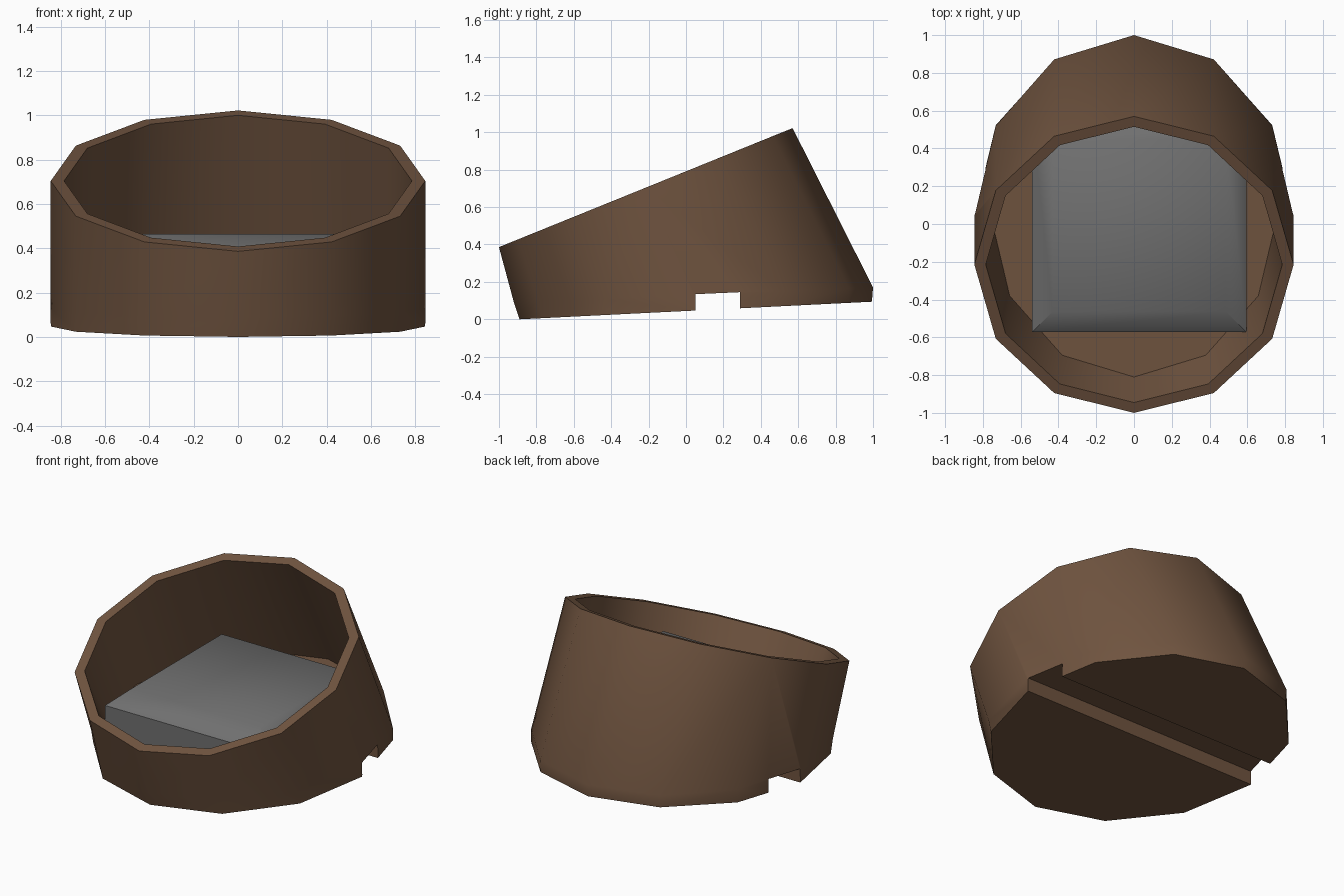
import bpy, bmesh, math

if "Cube" in bpy.data.objects:
    bpy.data.objects.remove(bpy.data.objects["Cube"])

def material(name, col):
    m = bpy.data.materials.new(name)
    m.diffuse_color = (*col, 1)
    m.use_nodes = True
    m.node_tree.nodes["Principled BSDF"].inputs["Base Color"].default_value = m.diffuse_color
    return m

brown = material("brown wood", (0.16, 0.088, 0.05))
grey = material("grey stone", (0.16, 0.16, 0.16))
SIDES = 12

def add_object(name, bm, mat):
    bmesh.ops.recalc_face_normals(bm, faces=bm.faces)
    me = bpy.data.meshes.new(name)
    bm.to_mesh(me)
    bm.free()
    ob = bpy.data.objects.new(name, me)
    bpy.context.collection.objects.link(ob)
    me.materials.append(mat)
    return ob

def smooth(ob, angle):
    bpy.ops.object.select_all(action='DESELECT')
    ob.select_set(True)
    bpy.context.view_layer.objects.active = ob
    bpy.ops.object.shade_smooth_by_angle(angle=math.radians(angle))

def loft(rings):
    """Join closed rings of points with quads and cap both ends."""
    bm = bmesh.new()
    vs = [[bm.verts.new(p) for p in r] for r in rings]
    n = len(vs[0])
    for a, b in zip(vs, vs[1:]):
        for i in range(n):
            j = (i + 1) % n
            bm.faces.new((a[i], a[j], b[j], b[i]))
    bm.faces.new(vs[0])
    bm.faces.new(vs[-1])
    return bm

def ring(rx, cy, ry, cz, rz):
    """Tilted twelve-sided ring: rz is the rise from centre to back."""
    pts = []
    for i in range(SIDES):
        a = 2 * math.pi * i / SIDES
        pts.append((rx * math.cos(a), cy + ry * math.sin(a), cz + rz * math.sin(a)))
    return pts

def rect(x0, x1, y0, y1, z, slope=0.0):
    return [(x, y, z + slope * y) for x, y in
            ((x0, y0), (x1, y0), (x1, y1), (x0, y1))]

# Leaning bowl: bottom, lower edge, outer rim, inner rim, inside floor
bowl = add_object("bowl", loft([
    ring(0.845, 0.052, 0.942, 0.047, 0.047),
    ring(0.845, 0.04, 0.96, 0.13, 0.04),
    ring(0.845, -0.215, 0.785, 0.704, 0.318),
    ring(0.785, -0.215, 0.73, 0.704, 0.296),
    ring(0.76, 0.05, 0.86, 0.205, 0.04)]), brown)

# Groove cut across the underside
cutter = add_object("groove_cutter", loft([
    rect(-1.2, 1.2, 0.05, 0.29, -0.3),
    rect(-1.2, 1.2, 0.05, 0.29, 0.132, 0.045)]), brown)
cutter.hide_render = True
mod = bowl.modifiers.new("groove", 'BOOLEAN')
mod.operation = 'DIFFERENCE'
mod.solver = 'EXACT'
mod.object = cutter
bpy.context.view_layer.objects.active = bowl
bpy.ops.object.modifier_apply(modifier=mod.name)
bpy.data.objects.remove(cutter)
smooth(bowl, 40)

# Grey block with a sloped border, resting on the bowl floor
block = add_object("inner_block", loft([
    rect(-0.54, 0.595, -0.573, 0.56, 0.17),
    rect(-0.54, 0.595, -0.573, 0.56, 0.37),
    rect(-0.43, 0.485, -0.463, 0.45, 0.465)]), grey)
smooth(block, 45)
